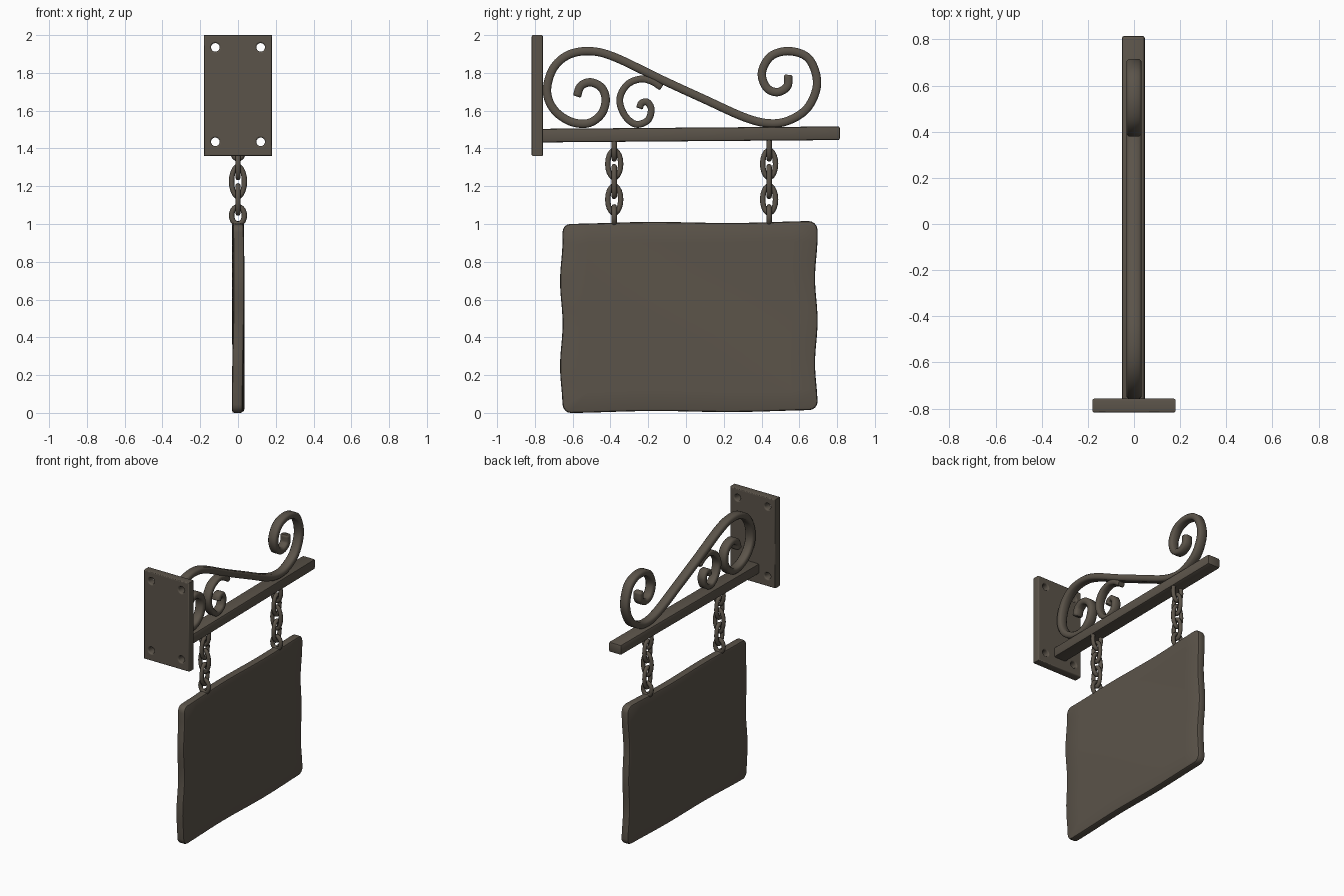
import bpy, bmesh, math
from mathutils import Vector

if "Cube" in bpy.data.objects:
    bpy.data.objects.remove(bpy.data.objects["Cube"])

iron = bpy.data.materials.new("dark_iron_brown")
iron.diffuse_color = (0.105, 0.088, 0.068, 1)
iron.use_nodes = True
iron.node_tree.nodes["Principled BSDF"].inputs["Base Color"].default_value = iron.diffuse_color


def finish(ob, angle=40):
    """Assign material and smooth shading."""
    ob.data.materials.clear()
    ob.data.materials.append(iron)
    bpy.ops.object.select_all(action='DESELECT')
    ob.select_set(True)
    bpy.context.view_layer.objects.active = ob
    bpy.ops.object.shade_smooth_by_angle(angle=math.radians(angle))
    return ob


def from_bm(name, bm, angle=40):
    bmesh.ops.recalc_face_normals(bm, faces=bm.faces)
    me = bpy.data.meshes.new(name)
    bm.to_mesh(me)
    bm.free()
    ob = bpy.data.objects.new(name, me)
    bpy.context.collection.objects.link(ob)
    return finish(ob, angle)


def box(lo, hi):
    bm = bmesh.new()
    bmesh.ops.create_cube(bm, size=1)
    for v in bm.verts:
        v.co = Vector([(a + b) / 2 + c * (b - a) for a, b, c in zip(lo, hi, v.co)])
    return bm


def catmull(pts, n=8):
    p = [Vector(q) for q in pts]
    p = [2 * p[0] - p[1]] + p + [2 * p[-1] - p[-2]]
    out = []
    for i in range(1, len(p) - 2):
        a, b, c, d = p[i - 1:i + 3]
        for k in range(n):
            t = k / n
            out.append(0.5 * (2 * b + (c - a) * t + (2 * a - 5 * b + 4 * c - d) * t * t
                              + (3 * b - a - 3 * c + d) * t ** 3))
    return out + [p[-2]]


def scroll(name, pts, w, t):
    """Sweep a chamfered bar section along a (y, z) path."""
    path = catmull(pts)
    c = t * 0.45
    sec = [(w, t - c), (w - c, t), (c - w, t), (-w, t - c),
           (-w, c - t), (c - w, -t), (w - c, -t), (w, c - t)]
    bm = bmesh.new()
    rings = []
    for i, p in enumerate(path):
        d = (path[min(i + 1, len(path) - 1)] - path[max(i - 1, 0)]).normalized()
        n = Vector((-d.y, d.x))
        end = min(i, len(path) - 1 - i)
        s = 0.8 if end == 0 else 1
        rings.append([bm.verts.new((x * s, p.x + n.x * h * s, p.y + n.y * h * s)) for x, h in sec])
    for a, b in zip(rings, rings[1:]):
        for j in range(8):
            bm.faces.new((a[j], a[(j + 1) % 8], b[(j + 1) % 8], b[j]))
    bm.faces.new(rings[0])
    bm.faces.new(rings[-1])
    return from_bm(name, bm, 50)


# Wall plate with four bolt holes
bev = 0.008
cu = bpy.data.curves.new("wall_plate", 'CURVE')
cu.dimensions, cu.fill_mode = '2D', 'BOTH'
cu.extrude, cu.bevel_depth, cu.bevel_resolution, cu.offset = 0.03 - bev, bev, 2, -bev


def loop(pts):
    s = cu.splines.new('POLY')
    s.points.add(len(pts) - 1)
    for q, (x, y) in zip(s.points, pts):
        q.co = (x, y, 0, 1)
    s.use_cyclic_u = True


loop([(-0.18, -0.32), (0.18, -0.32), (0.18, 0.32), (-0.18, 0.32)])
for hx in (-0.12, 0.12):
    for hz in (-0.245, 0.255):
        loop([(hx + 0.023 * math.cos(k * math.tau / 16), hz + 0.023 * math.sin(k * math.tau / 16))
              for k in range(16)])
tmp = bpy.data.objects.new("plate_outline", cu)
bpy.context.collection.objects.link(tmp)
tmp.rotation_euler.x = math.pi / 2
tmp.location = (0, -0.787, 1.68)
bpy.context.view_layer.update()
plate = bpy.data.objects.new("wall_plate", bpy.data.meshes.new_from_object(
    tmp.evaluated_get(bpy.context.evaluated_depsgraph_get())))
plate.matrix_world = tmp.matrix_world.copy()
bpy.context.collection.objects.link(plate)
bpy.data.objects.remove(tmp)
finish(plate)

# Horizontal bar, rising slightly to the tip
bm = box((-0.052, -0.77, 1.438), (0.047, 0.815, 1.51))
bmesh.ops.bevel(bm, geom=bm.edges[:], offset=0.01, segments=2, profile=0.5, affect='EDGES')
for v in bm.verts:
    v.co.z += 0.008 * v.co.y
from_bm("bar", bm)

# Large double scroll and small inner scroll
scroll("large_scroll", [
    (-.578, 1.675), (-.557, 1.73), (-.504, 1.75), (-.446, 1.72), (-.425, 1.655), (-.45, 1.58),
    (-.52, 1.533), (-.615, 1.544), (-.70, 1.607), (-.736, 1.703), (-.705, 1.82), (-.625, 1.894),
    (-.51, 1.915), (-.377, 1.883), (-.124, 1.762), (.098, 1.66), (.309, 1.565), (.44, 1.533),
    (.546, 1.549), (.646, 1.618), (.694, 1.745), (.652, 1.873), (.551, 1.915), (.451, 1.889),
    (.402, 1.804), (.425, 1.724), (.483, 1.698), (.536, 1.729), (.541, 1.79)], 0.032, 0.022)
scroll("small_scroll", [
    (-.247, 1.612), (-.235, 1.64), (-.205, 1.645), (-.184, 1.607), (-.203, 1.549), (-.266, 1.528),
    (-.325, 1.576), (-.351, 1.66), (-.314, 1.735), (-.245, 1.767), (-.182, 1.756), (-.129, 1.722)],
    0.03, 0.018)

# Two chains of alternating links: (height, stretch)
LINKS = [(1.41, 0.032), (1.318, 0.038), (1.225, 0.045), (1.13, 0.038), (1.045, 0.012)]
for side, cy in (("inner", -0.38), ("outer", 0.44)):
    for i, (cz, stretch) in enumerate(LINKS):
        bpy.ops.mesh.primitive_torus_add(
            major_segments=20, minor_segments=8, major_radius=0.034, minor_radius=0.0145,
            location=(0, cy, cz), rotation=(math.pi / 2, 0, (i % 2) * math.pi / 2))
        link = bpy.context.object
        link.name = f"{side}_chain_link_{i + 1}"
        for v in link.data.vertices:
            v.co.y *= 1 + stretch / math.hypot(v.co.x, v.co.y)
        finish(link, 60)

# Hanging sign board with rounded corners and a slightly uneven, warped shape
bm = box((-0.028, -0.66, 0.007), (0.03, 0.69, 1.008))
corners = [e for e in bm.edges if abs(e.verts[0].co.x - e.verts[1].co.x) > 0.01]
bmesh.ops.bevel(bm, geom=corners, offset=0.045, segments=4, profile=0.5, affect='EDGES')
rim = [e for e in bm.edges if abs(e.verts[0].co.x - e.verts[1].co.x) < 0.001]
bmesh.ops.bevel(bm, geom=rim, offset=0.013, segments=2, profile=0.5, affect='EDGES')
for k in range(1, 16):
    for co, no in (((0, -0.6 + k * 0.077, 0), (0, 1, 0)), ((0, 0, 0.06 + k * 0.056), (0, 0, 1))):
        bmesh.ops.bisect_plane(bm, geom=bm.verts[:] + bm.edges[:] + bm.faces[:],
                               plane_co=co, plane_no=no)
for v in bm.verts:
    x, y, z = v.co
    v.co = (x + 0.004 * math.sin(3 * y + 5 * z),
            y + 0.007 * math.cos(math.tau * (z - 0.48) / 0.45),
            z + 0.006 * y + 0.004 * math.cos(math.tau * (y - 0.7) / 0.9))
from_bm("sign_board", bm)
